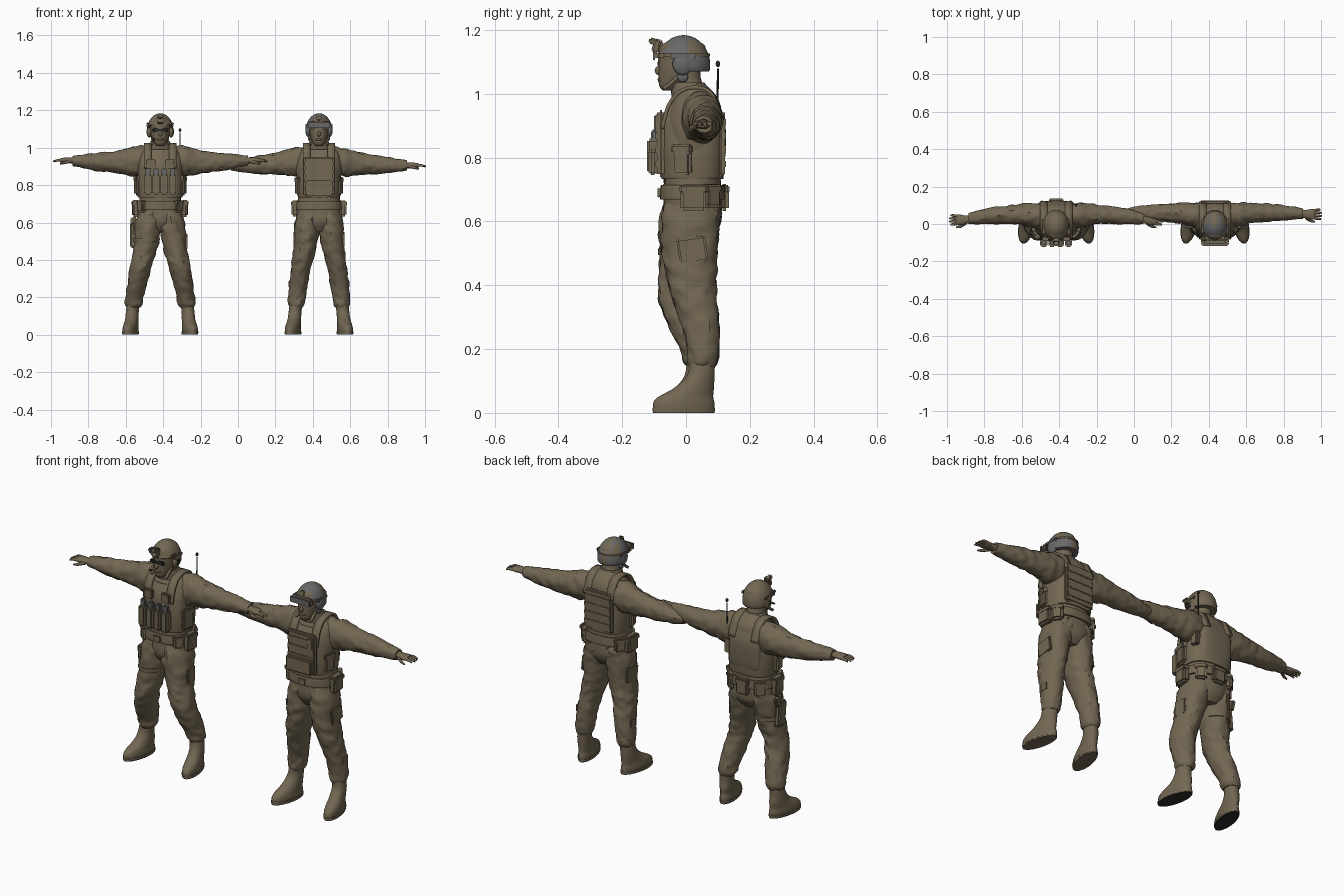
import bpy, bmesh, math
from mathutils import Vector, Matrix, noise

if "Cube" in bpy.data.objects:
    bpy.data.objects.remove(bpy.data.objects["Cube"])

UNIT = 0.01          # all sizes below are hundredths
CENTRE, TAG = 0, ""  # figure being built


def material(name, colour):
    m = bpy.data.materials.new(name)
    m.use_nodes = True
    m.diffuse_color = (*colour, 1)
    m.node_tree.nodes["Principled BSDF"].inputs["Base Color"].default_value = (*colour, 1)
    return m


CLOTH = material("olive brown cloth", (.17, .135, .085))
GREY = material("grey plastic", (.14, .14, .142))
DARK = material("dark rubber", (.025, .024, .022))


def finish(name, bm, mats, side=1, rule=None):
    """Mirror, place, shade and link one part."""
    for v in bm.verts:
        v.co = Vector((v.co.x * side + CENTRE, v.co.y, v.co.z)) * UNIT
    bmesh.ops.recalc_face_normals(bm, faces=bm.faces)
    for e in bm.edges:
        e.smooth = e.calc_face_angle(0) < .7
    for f in bm.faces:
        f.smooth = True
        if rule:
            c = f.calc_center_median() / UNIT
            f.material_index = rule(Vector((c.x - CENTRE, c.y, c.z)))
    mesh = bpy.data.meshes.new(name)
    bm.to_mesh(mesh)
    bm.free()
    for m in mats if isinstance(mats, tuple) else (mats,):
        mesh.materials.append(m)
    ob = bpy.data.objects.new(TAG + "_" + name, mesh)
    bpy.context.collection.objects.link(ob)
    return ob


def smooth_rows(rows, steps):
    """Catmull-Rom interpolation between cross-sections."""
    out = []
    for i in range(len(rows) - 1):
        p = [rows[max(i - 1, 0)], rows[i], rows[i + 1], rows[min(i + 2, len(rows) - 1)]]
        for k in range(steps):
            t = k / steps
            out.append([b + .5 * t * (c - a + t * (2*a - 5*b + 4*c - d + t * (3*(b - c) + d - a)))
                        for a, b, c, d in zip(*p)])
    return out + [list(rows[-1])]


def loft(name, rows, mat=CLOTH, axis="z", side=1, power=2, wrinkle=0, turn=None, seg=28, steps=5):
    """Rows are (distance along axis, centre u, centre v, radius u, radius v)."""
    bm = bmesh.new()
    rings = []
    for d, u, v, ru, rv in smooth_rows(rows, steps):
        ring = []
        for k in range(seg):
            a = math.tau * k / seg
            c, s = math.cos(a), math.sin(a)
            pu = math.copysign(abs(c) ** (2 / power), c) * ru
            pv = math.copysign(abs(s) ** (2 / power), s) * rv
            f = 1 + wrinkle * noise.noise(Vector((d * .3 + c, 2 * c + CENTRE, 2 * s + side)))
            co = (u + pu * f, v + pv * f, d) if axis == "z" else (d, u + pu * f, v + pv * f)
            ring.append(bm.verts.new(co))
        rings.append(ring)
    for a, b in zip(rings, rings[1:]):
        for k in range(seg):
            j = (k + 1) % seg
            bm.faces.new((a[k], a[j], b[j], b[k]))
    bm.faces.new(rings[0])
    bm.faces.new(rings[-1])
    if turn:
        angle, x, y = turn
        bmesh.ops.rotate(bm, verts=bm.verts, cent=(x, y, 0), matrix=Matrix.Rotation(angle, 3, "Z"))
    return finish(name, bm, mat, side)


def box(name, loc, size, mat=CLOTH, yaw=0, tilt=0, side=1, bevel=.5):
    bm = bmesh.new()
    bmesh.ops.create_cube(bm, size=1)
    bmesh.ops.scale(bm, vec=size, verts=bm.verts)
    bmesh.ops.bevel(bm, geom=bm.edges[:], offset=min(bevel, min(size) * .4), segments=2, affect="EDGES")
    turn = Matrix.Rotation(yaw, 4, "Z") @ Matrix.Rotation(tilt, 4, "X")
    bmesh.ops.transform(bm, matrix=Matrix.Translation(loc) @ turn, verts=bm.verts)
    return finish(name, bm, mat, side)


def ball(name, loc, radii, mat=CLOTH, side=1, rim=None, rule=None):
    bm = bmesh.new()
    bmesh.ops.create_uvsphere(bm, u_segments=32, v_segments=20, radius=1)
    for v in bm.verts:
        v.co = Vector([c + n * r for c, n, r in zip(loc, v.co, radii)])
        if rim:
            v.co.z = max(v.co.z, rim(v.co.y))
    return finish(name, bm, mat, side, rule)


def ribbon(name, path, width, x=0, side=1):
    """Flat webbing that follows a path in the side plane."""
    bm = bmesh.new()
    edge = [[bm.verts.new((x + w, y, z)) for y, z in smooth_rows(path, 4)] for w in (-width/2, width/2)]
    for i in range(len(edge[0]) - 1):
        bm.faces.new((edge[0][i], edge[0][i+1], edge[1][i+1], edge[1][i]))
    mod = finish(name, bm, CLOTH, side).modifiers.new("thickness", "SOLIDIFY")
    mod.thickness, mod.offset = 1.2 * UNIT, 0


def pouch(name, angle, z, size, rx=12, ry=10):
    """Pouch with a flap, facing outward on the waist ellipse."""
    out = Vector((math.sin(angle), -math.cos(angle), 0))
    at = Vector((rx * out.x, 2 + ry * out.y, z))
    box(name, at, size, yaw=angle, bevel=.9)
    w, d, h = size
    box(name + "_flap", at + Vector((0, 0, h * .32)), (w * 1.08, d * 1.12, h * .3), yaw=angle)


def body(legs, arm, hand, sole):
    # Torso, neck and head
    loft("torso", [(55, 0, 2, 5, 6), (60, 0, 2, 11, 9), (68, 0, 2, 11.5, 9), (78, 0, 2, 11, 9),
                   (90, 0, 2.5, 12.5, 9.3), (97, 0, 3, 11, 7.6), (100, 0, 3, 8, 6), (103, 0, 1, 5, 5)],
         power=2.3, wrinkle=.04)
    loft("collar", [(99, 0, 2, 7, 6.5), (102, 0, 1, 5.6, 5.8), (103.6, 0, .5, 5, 5.2)])
    loft("neck", [(100, 0, 2, 5, 5), (105, 0, 0, 4.3, 4.6), (110, 0, 0, 4.3, 5)])
    loft("head", [(101, 0, -5, 1.8, 2.2), (102.5, 0, -4.6, 3.2, 3.8), (106, 0, -2.6, 4.6, 6),
                  (110, 0, -1.5, 5.2, 7), (115, 0, -1, 5, 7), (117, 0, -1, 2, 3)])
    ball("nose", (0, -8.6, 107.3), (.9, 1.2, 1.4))
    ball("mouth", (0, -7.8, 104.4), (2, 1, .7))
    loft("belt", [(67, 0, 2, 12.2, 9.8), (67.2, 0, 2, 12.6, 10.2), (71, 0, 2, 12.4, 10), (71.2, 0, 2, 12, 9.6)], power=2.4)
    box("belt_buckle", (0, -8.5, 69), (4.5, 1, 3.4))
    for s in (-1, 1):
        tag = "left_" if s > 0 else "right_"
        # Trousers and boots
        loft(tag + "trouser_leg", legs, side=s, wrinkle=.13, steps=7)
        ankle = legs[-1]
        x, y = ankle[1] + .6, ankle[2]
        turn = (.2, x, y)
        loft(tag + "boot", [(.4, x, -.8, 3.8, 9.8), (3, x, -.8, 3.9, 9.8), (5, x, -.2, 3.7, 8.8),
                            (8, x, 2.6, 3.5, 6.2), (12, x, y - .5, 3.4, 4.3), (18, x - .6, y, 3.4, 4)], side=s, turn=turn)
        loft(tag + "boot_sole", [(0, x, -.8, 3.9, 9.8), (.5, x, -.8, 4, 9.9)], sole, side=s, turn=turn, steps=1)
        loft(tag + "boot_welt", [(.5, x, -.8, 4.1, 10), (1.6, x, -.8, 4.2, 10)], side=s, turn=turn, steps=1)
        # Sleeves
        loft(tag + "sleeve", arm, axis="x", side=s, wrinkle=.14, steps=7)
        # Hands, with fingers spread from the palm
        hy, hz = hand
        loft(tag + "palm", [(46, hy + .5, hz, 2, 1.6), (49, hy, hz, 2.4, 1.5), (52, hy, hz, 2.9, 1.4),
                            (53.5, hy, hz, 2.6, 1)], axis="x", side=s)
        for i in range(4):
            fy = (i - 1.5) * 1.35
            reach = 57.6 - abs(i - 1.4) * .7
            loft(tag + "finger", [(52, hy + fy, hz, .75, .8), (55, hy + fy * 1.15, hz, .7, .7),
                                  (reach, hy + fy * 1.25, hz - .6, .4, .4)], axis="x", side=s, seg=10)
        loft(tag + "thumb", [(48, hy - 1.5, hz - .4, 1, .9), (51, hy - 3.4, hz - 1.2, .8, .8),
                             (53.5, hy - 4, hz - 1.8, .4, .4)], axis="x", side=s, seg=10)
        # Shoulder straps
        ribbon(tag + "shoulder_strap", [(-7.4, 89), (-5.6, 96), (-2, 100.6), (3, 102), (8, 100), (11.6, 92)], 4, 6.6, side=s)


def helmet(mats, rail_mat, rule=None):
    ball("helmet", (0, -.8, 109), (7.1, 8.4, 9.4), mats, rule=rule,
         rim=lambda y: 112 if y < -4 else 112 - min(y + 4, 5))
    for s in (-1, 1):
        ribbon("chin_strap", [(0, 108), (-4, 104), (-7, 101.6)], 1, 4.3, side=s)
        box("helmet_rail", (6.8, -1, 111.8), (.8, 8, 1.6), rail_mat, side=s)


def vest(half):
    loft("vest", [(73.5, 0, 2, half - .5, 9.4), (74, 0, 2, half, 9.8), (82, 0, 2, half + .3, 10.2),
                  (90, 0, 2.2, half - 1, 10), (94, 0, 2.4, half - 3, 9), (97, 0, 2.6, 7, 7.6)], power=2.7)


# ---- First figure: wide stance, loaded vest, headset ----
CENTRE, TAG = -41.6, "first"
body([(66, 5, 2, 6, 8.5), (60, 6, 1, 7.3, 9), (50, 7.4, -.2, 6.6, 8), (42, 9, -1.2, 6, 7.2), (36, 10.4, -1.6, 5.7, 7),
      (28, 12.2, .6, 5.3, 6.6), (20, 13.6, 3.6, 4.9, 5.4), (16.5, 14, 4.2, 4.7, 5), (14.5, 14.2, 4.4, 3.4, 4)],
     [(3, 4, 94, 6, 6.2), (11, 4.5, 93, 6.6, 8), (18, 5, 92.5, 5.7, 7), (26, 5, 92.3, 4.9, 5.5),
      (33, 4.5, 92.3, 4.5, 4.9), (42, 3.6, 92.8, 3.6, 3.5), (47, 3, 93, 2.8, 2.7)], (2.2, 93.2), DARK)
helmet(CLOTH, CLOTH)
vest(12)
box("night_sight_mount", (0, -9.2, 115), (3.4, 2.4, 4.4), tilt=-.3)
box("night_sight_arm", (0, -10.2, 116.4), (2.4, 3, 2), tilt=-.3)
box("glasses", (0, -8.2, 109.4), (8.4, 1.4, 2.2), DARK, bevel=.7)
for s in (-1, 1):
    ball("headset_cup", (5.8, -.5, 108.6), (1.5, 2.7, 3.2), side=s)
    box("headset_cap", (7.1, -.5, 108.6), (.6, 2.2, 2.8), DARK, side=s)
    box("helmet_lamp", (6.7, -4, 113), (1.4, 3.6, 1.6), side=s)
    box("cargo_pocket", (13.4, .5, 50), (1.6, 7, 9), side=s, yaw=.1, bevel=.7)
box("microphone", (-3.5, -8.6, 104.4), (2.4, 1, 1), DARK)
# Magazine pouches, utility pouches and radio
for i in range(4):
    x = (i - 1.5) * 4.4
    box("magazine_pouch", (x, -10.2, 80.5), (3.9, 4.2, 11), bevel=.8)
    box("magazine", (x, -10, 86.5), (2.9, 2, 4.5), GREY)
for s in (-1, 1):
    box("chest_pouch", (5, -8, 91.5), (5, 2, 5), side=s)
    pouch("side_pouch", s * 1.35, 80, (7, 3.4, 11), 12)
    pouch("hip_pouch", s * 1.5, 67.5, (7, 3.6, 9), 13)
    pouch("front_hip_pouch", s * .85, 68.5, (5, 3.2, 6.5), 13.2, 10.2)
    pouch("rear_hip_pouch", s * 2.4, 67.5, (5.5, 3.2, 8), 12.6, 10.3)
pouch("back_pouch", math.pi, 67.5, (7, 3, 8.5))
loft("back_pad", [(76, 0, 8.6, 8, 2.5), (79, 0, 9, 9, 3.2), (90, 0, 9.4, 9, 3), (96, 0, 8, 7.5, 2.6)], power=3)
box("radio", (10.6, 8.2, 87), (4, 3.4, 11), yaw=.3)
loft("antenna", [(90, 10.6, 9.8, .4, .4), (108, 10.6, 10, .3, .3)], DARK, seg=8)
ball("antenna_tip", (10.6, 10, 109.4), (.7, .7, 1), DARK)
# Thigh holster
box("holster", (-14.6, 1, 53), (3, 6, 13), tilt=.1, bevel=.8)
box("pistol_grip", (-14.8, 4, 60), (2, 3.2, 5), tilt=-.3)
box("holster_hanger", (-13.6, 1.5, 62), (1.2, 4, 10))
loft("holster_strap", [(49.5, -7.5, -.2, 7.1, 8.5), (51.5, -7.3, -.2, 7.2, 8.6)], steps=1)


# ---- Second figure: narrow stance, plate carrier, goggles on helmet ----
def shell_colour(c):
    """Grey shell with brown side panels and a brown rear centre band."""
    panel = c.y > 0 and abs(c.x) > 3 and 112.5 < c.z < 117
    band = c.y > -1.5 and abs(c.x) < 1.6
    return 0 if panel or band else 1


CENTRE, TAG = 43.3, "second"
body([(66, 5, 2, 6, 8.5), (60, 6, 1.6, 7, 9), (50, 7, 1.2, 6.3, 8.5), (42, 8.4, 1.8, 5.7, 7.8), (36, 9.6, 2.6, 5.3, 7),
      (27, 11, 4.6, 5, 5.8), (20, 11.8, 5.3, 4.7, 5), (16.5, 12, 5.3, 4.4, 4.7), (14.5, 12.1, 5.2, 3.3, 4)],
     [(3, 4, 94, 6, 5.8), (11, 4.8, 92.6, 6.6, 7.6), (18, 5.6, 91.8, 5.6, 6.7), (26, 6, 91.2, 4.9, 5.4),
      (33, 6, 90.8, 4.5, 4.8), (42, 5.8, 90.5, 3.5, 3.5), (47, 5.5, 90.5, 2.8, 2.7)], (5.2, 90.5), CLOTH)
helmet((CLOTH, GREY), GREY, shell_colour)
vest(11.2)
box("goggles_frame", (0, -8.4, 112), (13, 3, 4), bevel=1.3)
box("goggles_lens", (0, -10, 112), (11.6, .6, 3.2), GREY)
box("helmet_shroud", (0, -8, 115.6), (2.6, 1.2, 2.6), tilt=-.4)
loft("goggles_strap", [(111.7, 0, -.8, 7.2, 8.4), (112.6, 0, -.8, 7.1, 8.3)], steps=1)
for s in (-1, 1):
    ball("ear_cup", (5.8, -1, 109.4), (1.5, 3.2, 3.6), GREY, side=s)
    ball("ear_strap_buckle", (5, -1, 105.4), (.9, 1.7, 1.8), GREY, side=s)
    pouch("hip_pouch", s * 1.6, 67.5, (8, 3.6, 8.5), 12.8)
    pouch("rear_hip_pouch", s * 2.2, 68, (5.5, 3.2, 7.5), 12.6, 10.3)
    pouch("side_pouch", s * 1.25, 79.5, (6, 2.6, 10), 11.4)
    box("cargo_pocket", (13, 2, 51), (1.4, 9, 8), side=s, tilt=.15, bevel=.6)
    box("shin_pocket", (15.8, 5, 27), (1, 4.6, 4), side=s)
# Front and back plates with rows of webbing
for face, y, out in (("front", -7.9, -1.2), ("back", 11, 1.2)):
    box(face + "_plate", (0, y, 84.5), (16.5, 2.4, 21), bevel=.9)
    for row in range(4):
        box(face + "_webbing", (0, y + out, 78 + row * 4.4), (15.5, .8, 2.6))
box("front_flat_pouch", (0, -10.4, 78.5), (15, 2.6, 8), bevel=.8)
box("chest_radio", (5.5, -9, 90.5), (3.5, 2, 6))
